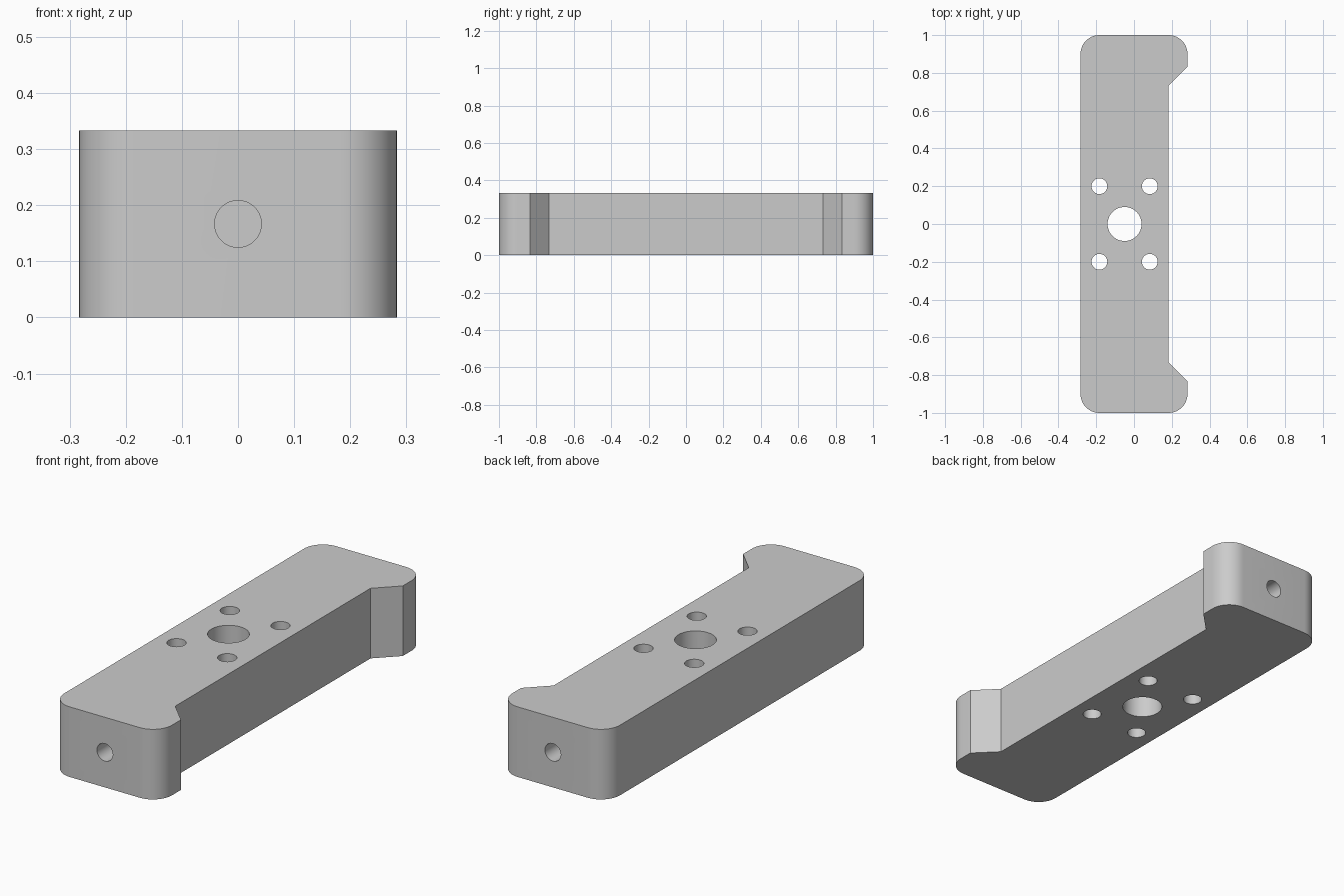
import bpy, bmesh
from math import sin, cos, pi, radians
from mathutils import Matrix, Vector

old = bpy.data.objects.get("Cube")
if old:
    bpy.data.objects.remove(old, do_unlink=True)

HALF_W, HALF_L, HEIGHT = 0.2833, 1.0, 0.3333
RADIUS = 0.1         # rounded outer corners
NOTCH_X = 0.1833     # floor of the long side recess
NOTCH_Y = 0.7333     # half length of the recess floor
HOLE_R = 0.0417      # screw holes
BORE_R = 0.09        # central bore
BORE_X = -0.05
END_DEPTH = 0.333    # blind holes in the ends

grey = bpy.data.materials.new("light grey")
grey.use_nodes = True
grey.diffuse_color = (0.6, 0.6, 0.6, 1)
grey.node_tree.nodes["Principled BSDF"].inputs["Base Color"].default_value = (0.6, 0.6, 0.6, 1)


def add_object(name, bm):
    bmesh.ops.recalc_face_normals(bm, faces=bm.faces)
    mesh = bpy.data.meshes.new(name)
    bm.to_mesh(mesh)
    bm.free()
    mesh.materials.append(grey)
    obj = bpy.data.objects.new(name, mesh)
    bpy.context.collection.objects.link(obj)
    return obj


def corner(sx, sy, start, steps=12):
    """Quarter arc around one outer corner, anticlockwise from start."""
    cx, cy = sx * (HALF_W - RADIUS), sy * (HALF_L - RADIUS)
    angles = [start + i * pi / 2 / steps for i in range(steps + 1)]
    return [(cx + RADIUS * cos(a), cy + RADIUS * sin(a)) for a in angles]


# Bracket body: plan outline extruded upwards
step = HALF_W - NOTCH_X
outline = corner(1, 1, 0) + corner(-1, 1, pi / 2)
outline += corner(-1, -1, pi) + corner(1, -1, 1.5 * pi)
outline += [(HALF_W, -NOTCH_Y - step), (NOTCH_X, -NOTCH_Y),
            (NOTCH_X, NOTCH_Y), (HALF_W, NOTCH_Y + step)]
bm = bmesh.new()
base = bm.faces.new([bm.verts.new((x, y, 0)) for x, y in outline])
top = bmesh.ops.extrude_face_region(bm, geom=[base])
bmesh.ops.translate(bm, vec=(0, 0, HEIGHT),
                    verts=[v for v in top["geom"] if isinstance(v, bmesh.types.BMVert)])
body = add_object("bracket_body", bm)

# Hole cutters: central bore, four screw holes, one blind hole per end
bm = bmesh.new()


def drill(position, radius, depth, turn=0):
    matrix = Matrix.Translation(Vector(position)) @ Matrix.Rotation(turn, 4, "X")
    bmesh.ops.create_cone(bm, cap_ends=True, segments=48, radius1=radius,
                          radius2=radius, depth=depth, matrix=matrix)


mid = HEIGHT / 2
drill((BORE_X, 0, mid), BORE_R, 2 * HEIGHT)
for sy in (-1, 1):
    for sx in (-1, 1):
        drill((BORE_X + sx * 0.1333, sy * 0.2, mid), HOLE_R, 2 * HEIGHT)
    drill((0, sy * HALF_L, mid), HOLE_R, 2 * END_DEPTH, pi / 2)
cutter = add_object("hole_cutter", bm)
cutter.hide_render = True

# Cut the holes, then keep edges crisp and round walls smooth
cut = body.modifiers.new("holes", "BOOLEAN")
cut.operation = "DIFFERENCE"
cut.solver = "EXACT"
cut.object = cutter
bpy.ops.object.select_all(action="DESELECT")
body.select_set(True)
bpy.context.view_layer.objects.active = body
bpy.ops.object.modifier_apply(modifier=cut.name)
bpy.data.objects.remove(cutter, do_unlink=True)
bpy.ops.object.shade_smooth_by_angle(angle=radians(30))
